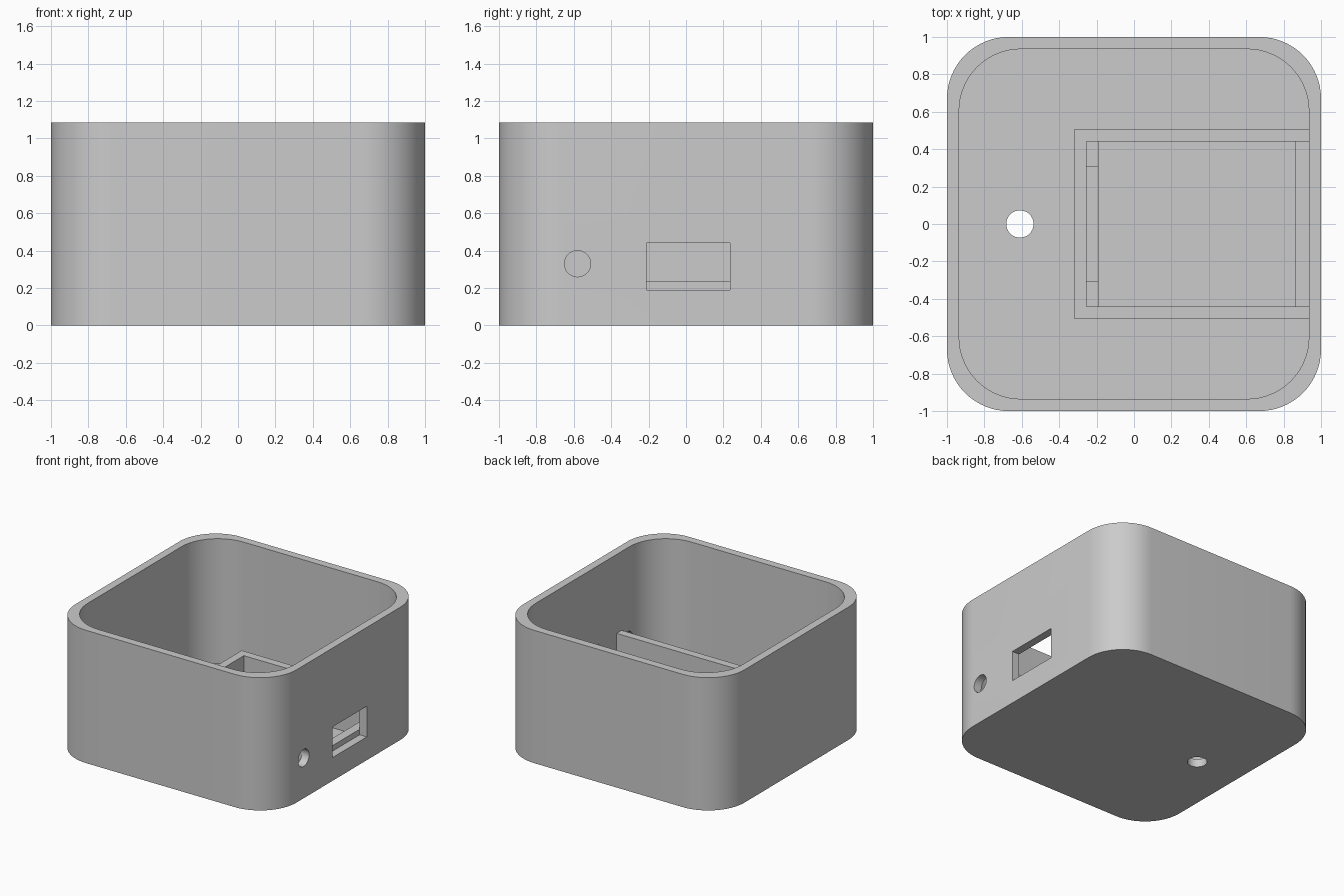
import bpy, bmesh
from math import cos, sin, pi, radians
from mathutils import Matrix

cube = bpy.data.objects.get("Cube")
if cube:
    bpy.data.objects.remove(cube, do_unlink=True)

HEIGHT, WALL, FLOOR = 1.085, 0.065, 0.065
RADIUS = 0.33
FRAME_TOP, LEDGE_TOP = 0.44, 0.235

grey = bpy.data.materials.new("plain grey")
grey.use_nodes = True
colour = (0.6, 0.6, 0.6, 1)
grey.diffuse_color = colour
grey.node_tree.nodes["Principled BSDF"].inputs["Base Color"].default_value = colour


def prism(name, outline, z0, z1):
    """Extrude a closed outline from z0 to z1."""
    bm = bmesh.new()
    base = bm.faces.new([bm.verts.new((x, y, z0)) for x, y in outline])
    top = bmesh.ops.extrude_face_region(bm, geom=[base])["geom"]
    verts = [v for v in top if isinstance(v, bmesh.types.BMVert)]
    bmesh.ops.translate(bm, verts=verts, vec=(0, 0, z1 - z0))
    bmesh.ops.recalc_face_normals(bm, faces=bm.faces)
    mesh = bpy.data.meshes.new(name)
    bm.to_mesh(mesh)
    bm.free()
    mesh.materials.append(grey)
    obj = bpy.data.objects.new(name, mesh)
    bpy.context.collection.objects.link(obj)
    return obj


def block(name, x0, x1, y0, y1, z0, z1):
    return prism(name, [(x0, y0), (x1, y0), (x1, y1), (x0, y1)], z0, z1)


def rounded_square(half, radius, steps=16):
    points = []
    for corner, (sx, sy) in enumerate([(1, 1), (-1, 1), (-1, -1), (1, -1)]):
        for i in range(steps + 1):
            a = (corner + i / steps) * pi / 2
            points.append((sx * (half - radius) + radius * cos(a),
                           sy * (half - radius) + radius * sin(a)))
    return points


def circle(radius, steps=40):
    return [(radius * cos(2 * pi * i / steps), radius * sin(2 * pi * i / steps))
            for i in range(steps)]


def cut(target, cutter):
    cutter.hide_render = True
    mod = target.modifiers.new("cut", "BOOLEAN")
    mod.operation = "DIFFERENCE"
    mod.solver = "EXACT"
    mod.object = cutter
    bpy.context.view_layer.objects.active = target
    bpy.ops.object.modifier_apply(modifier=mod.name)
    bpy.data.objects.remove(cutter, do_unlink=True)


# Open box with rounded corners
case = prism("case", rounded_square(1, RADIUS), 0, HEIGHT)
cut(case, prism("cavity", rounded_square(1 - WALL, RADIUS), FLOOR, HEIGHT + 0.2))

# Socket opening and round hole in the side wall
cut(case, block("socket_opening", 0.9, 1.1, -0.21, 0.235, 0.19, FRAME_TOP))
side_hole = prism("side_hole", circle(0.07), -0.1, 0.1)
side_hole.data.transform(Matrix.Translation((1, -0.58, 0.33)) @ Matrix.Rotation(pi / 2, 4, "Y"))
cut(case, side_hole)

# Round hole in the floor
floor_hole = prism("floor_hole", circle(0.073), -0.1, 0.2)
floor_hole.data.transform(Matrix.Translation((-0.61, 0, 0)))
cut(case, floor_hole)

bpy.ops.object.select_all(action="DESELECT")
case.select_set(True)
bpy.context.view_layer.objects.active = case
bpy.ops.object.shade_smooth_by_angle(angle=radians(30))

# Three-sided tray frame joined to the side wall
outer, inner, end = 0.505, 0.44, 1 - WALL
prism("tray_frame", [(end, -outer), (-0.32, -outer), (-0.32, outer), (end, outer),
                     (end, inner), (-0.255, inner), (-0.255, -inner), (end, -inner)],
      FLOOR, FRAME_TOP)

# Ledges that carry the board: one by the socket, two corners and a lower middle
block("socket_ledge", 0.86, end, -inner, inner, FLOOR, LEDGE_TOP)
for side, sign in (("left", 1), ("right", -1)):
    y0, y1 = sorted((sign * 0.305, sign * inner))
    block("corner_ledge_" + side, -0.255, -0.19, y0, y1, FLOOR, LEDGE_TOP)
block("middle_ledge", -0.255, -0.19, -0.305, 0.305, FLOOR, 0.19)
